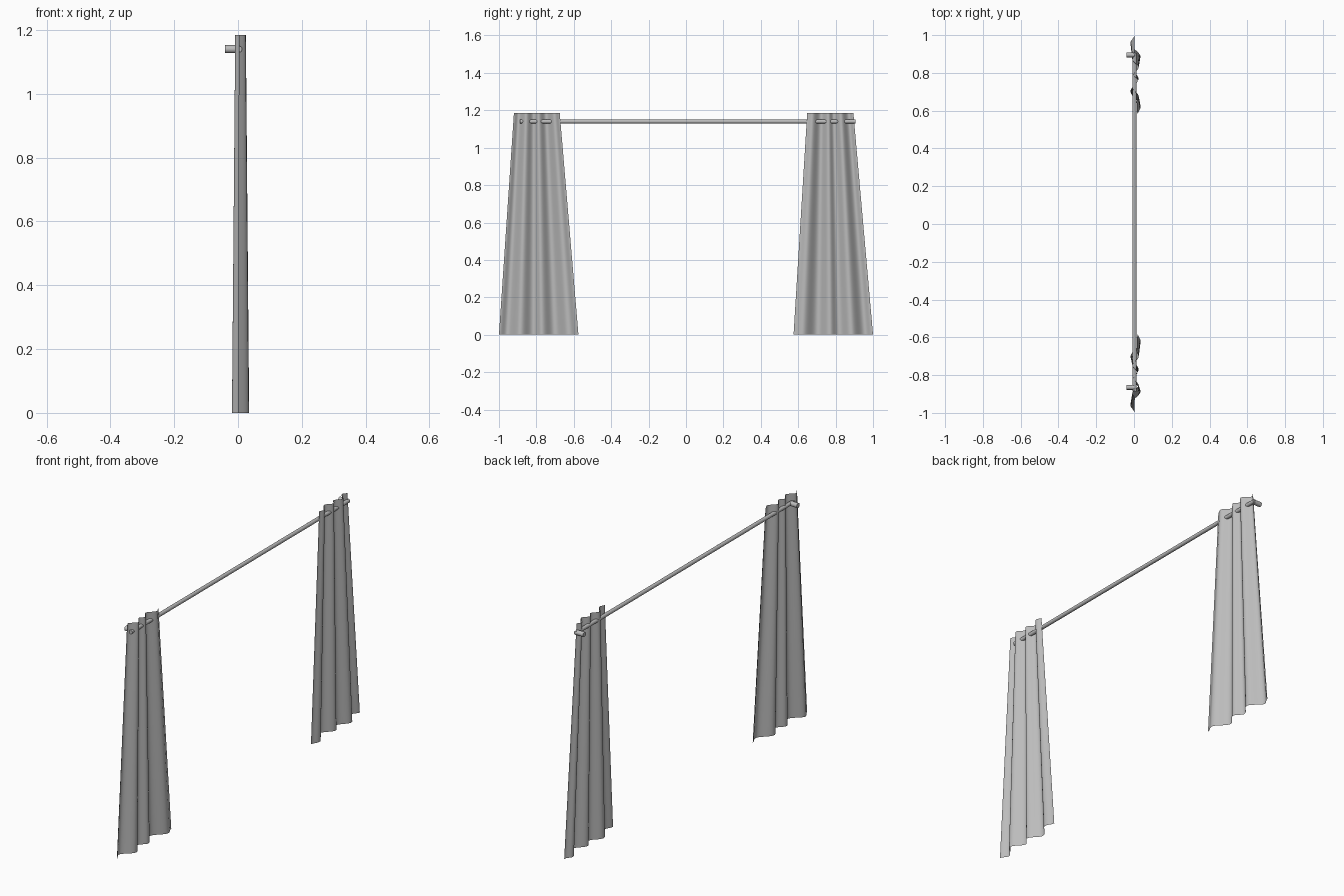
import bpy, bmesh, math
from mathutils import Matrix

cube = bpy.data.objects.get("Cube")
if cube:
    bpy.data.objects.remove(cube, do_unlink=True)


def make_material(name, color):
    mat = bpy.data.materials.new(name)
    mat.use_nodes = True
    mat.diffuse_color = color
    mat.node_tree.nodes["Principled BSDF"].inputs["Base Color"].default_value = color
    return mat


GREY = make_material("plain grey", (0.5, 0.5, 0.5, 1))

# Pleat turning points: (fraction from inner to outer edge, depth at the hem)
PLEATS = [(0, 0.018), (0.11, 0.035), (0.30, -0.018), (0.46, 0.024),
          (0.57, -0.007), (0.73, 0.034), (0.90, -0.019), (1, 0.002)]
HEIGHT, ROD_Z, ROD_X = 1.185, 1.14, 0.003
MID_X = 0.008


def pleat_depth(u):
    for (u0, d0), (u1, d1) in zip(PLEATS, PLEATS[1:]):
        if u <= u1:
            t = (u - u0) / (u1 - u0)
            return d0 + (d1 - d0) * (1 - math.cos(math.pi * t)) / 2
    return PLEATS[-1][1]


def finish(bm, name):
    mesh = bpy.data.meshes.new(name)
    bm.to_mesh(mesh)
    bm.free()
    mesh.materials.append(GREY)
    obj = bpy.data.objects.new(name, mesh)
    bpy.context.collection.objects.link(obj)
    bpy.ops.object.select_all(action='DESELECT')
    obj.select_set(True)
    bpy.context.view_layer.objects.active = obj
    bpy.ops.object.shade_smooth_by_angle(angle=math.radians(40))
    return obj


# Pleated sheet that flares from the rod down to the hem
def curtain(name, hem, top, columns=96, rows=8):
    bm = bmesh.new()
    grid = []
    for r in range(rows + 1):
        t = r / rows
        inner = hem[0] + (top[0] - hem[0]) * t
        outer = hem[1] + (top[1] - hem[1]) * t
        depth = 1 - 0.38 * t
        line = []
        for c in range(columns + 1):
            u = c / columns
            x = MID_X + (pleat_depth(u) - MID_X) * depth
            line.append(bm.verts.new((x, inner + (outer - inner) * u, HEIGHT * t)))
        grid.append(line)
    for low, high in zip(grid, grid[1:]):
        for c in range(columns):
            bm.faces.new((low[c], low[c + 1], high[c + 1], high[c]))
    bmesh.ops.recalc_face_normals(bm, faces=bm.faces)
    if sum(f.normal.x for f in bm.faces) < 0:
        bmesh.ops.reverse_faces(bm, faces=bm.faces)
    return finish(bm, name)


def cylinder(name, center, radius, length, axis):
    bm = bmesh.new()
    turn = Matrix.Rotation(math.pi / 2, 4, 'X' if axis == 'Y' else 'Y')
    bmesh.ops.create_cone(bm, cap_ends=True, segments=24, radius1=radius,
                          radius2=radius, depth=length,
                          matrix=Matrix.Translation(center) @ turn)
    return finish(bm, name)


# Two curtains, one at each end of the rod
curtain("curtain_back", (0.575, 1.0), (0.648, 0.895))
curtain("curtain_front", (-0.575, -1.0), (-0.675, -0.92))

# Rod and its two wall brackets
ROD_START, ROD_END = -0.888, 0.905
cylinder("curtain_rod", (ROD_X, (ROD_START + ROD_END) / 2, ROD_Z), 0.01,
         ROD_END - ROD_START, 'Y')
for name, y in (("bracket_back", 0.895), ("bracket_front", -0.865)):
    cylinder(name, (-0.019, y, ROD_Z), 0.0125, 0.044, 'X')
